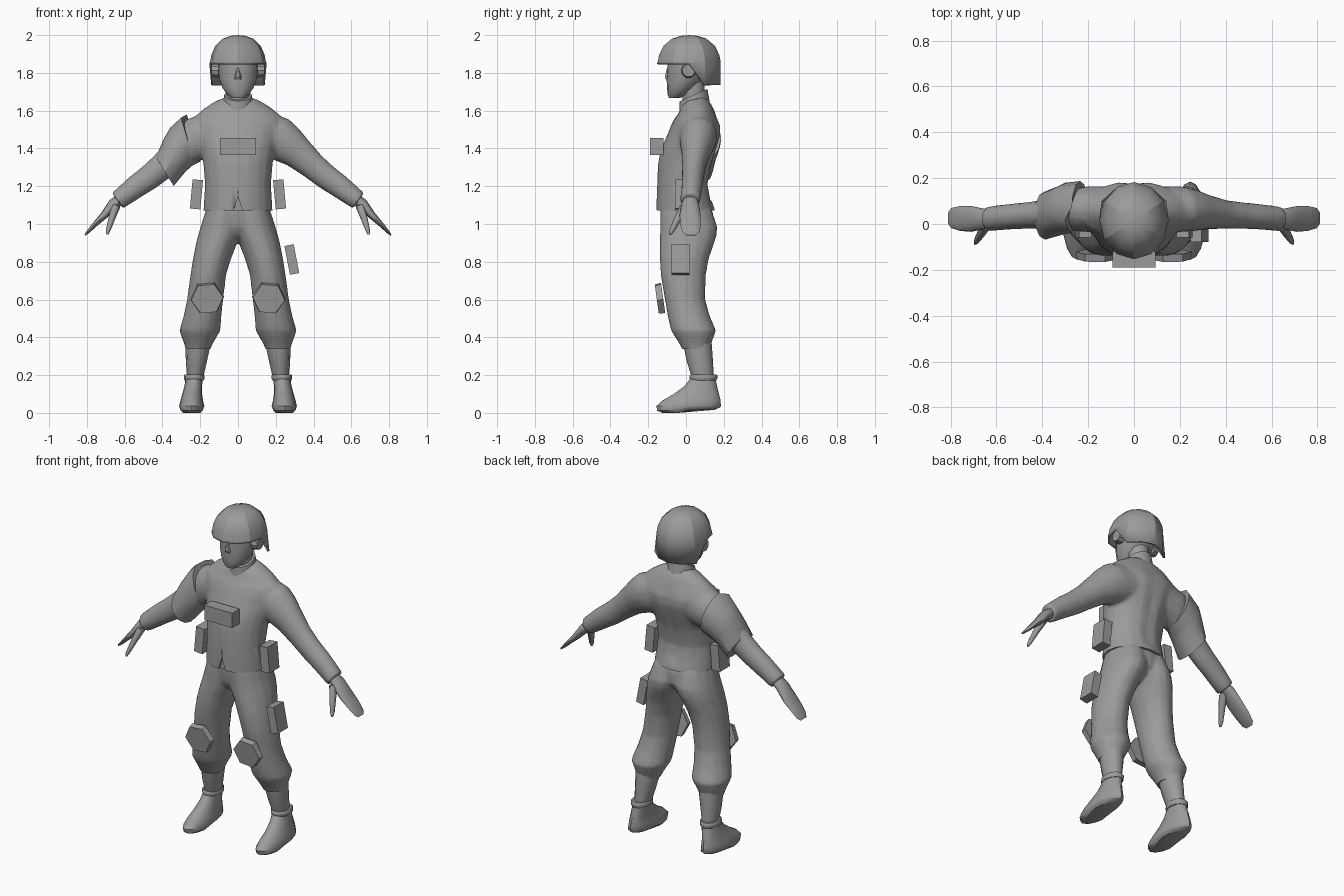
import bpy, bmesh, math
from mathutils import Matrix

if "Cube" in bpy.data.objects:
    bpy.data.objects.remove(bpy.data.objects["Cube"])

mat = bpy.data.materials.new("plain_grey")
mat.diffuse_color = (0.33, 0.33, 0.33, 1)
mat.use_nodes = True
mat.node_tree.nodes["Principled BSDF"].inputs["Base Color"].default_value = mat.diffuse_color


def select(obs):
    bpy.ops.object.select_all(action='DESELECT')
    for o in obs:
        o.select_set(True)
    bpy.context.view_layer.objects.active = obs[0]


def finish(name, bm, angle=40):
    bmesh.ops.recalc_face_normals(bm, faces=bm.faces)
    me = bpy.data.meshes.new(name)
    bm.to_mesh(me)
    bm.free()
    ob = bpy.data.objects.new(name, me)
    bpy.context.collection.objects.link(ob)
    me.materials.append(mat)
    select([ob])
    bpy.ops.object.shade_smooth_by_angle(angle=math.radians(angle))
    return ob


def loft(name, rings, n=16, side=1, angle=40):
    """Rings are (x, y, z, radius, y radius, lean of the ring in degrees)."""
    bm = bmesh.new()
    loops = []
    for x, y, z, r, ry, lean in rings:
        a = math.radians(lean)
        loops.append([bm.verts.new((side * (x + r * math.cos(t) * math.cos(a)),
                                    y + ry * math.sin(t),
                                    z + r * math.cos(t) * math.sin(a)))
                      for t in (2 * math.pi * i / n for i in range(n))])
    for p, q in zip(loops, loops[1:]):
        for i in range(n):
            j = (i + 1) % n
            bm.faces.new((p[i], p[j], q[j], q[i]))
    bm.faces.new(loops[0])
    bm.faces.new(loops[-1])
    return finish(name, bm, angle)


def stack(name, levels, **kw):
    """Level rings given as bounds (z, x0, x1, y0, y1)."""
    return loft(name, [((a + b) / 2, (c + d) / 2, z, (b - a) / 2, (d - c) / 2, 0)
                       for z, a, b, c, d in levels], **kw)


def fuse(obs, rounds, hem):
    """Melt overlapping parts into one smooth skin and trim it level at the hem."""
    select(obs)
    bpy.ops.object.join()
    ob = bpy.context.view_layer.objects.active
    m = ob.modifiers.new("skin", 'REMESH')
    m.mode, m.voxel_size, m.use_smooth_shade = 'VOXEL', .01, True
    m = ob.modifiers.new("soften", 'SMOOTH')
    m.factor, m.iterations = .5, rounds
    ob.modifiers.new("reduce", 'DECIMATE').ratio = .15
    for name in ("skin", "soften", "reduce"):
        bpy.ops.object.modifier_apply(modifier=name)
    bm = bmesh.new()
    bm.from_mesh(ob.data)
    bmesh.ops.bisect_plane(bm, geom=bm.verts[:] + bm.edges[:] + bm.faces[:],
                           plane_co=(0, 0, hem), plane_no=(0, 0, 1), clear_inner=True)
    bmesh.ops.holes_fill(bm, edges=[e for e in bm.edges if e.is_boundary])
    bm.to_mesh(ob.data)
    bm.free()
    bpy.ops.object.shade_smooth_by_angle(angle=math.radians(50))
    return ob


def box(name, center, size, lean=0.0):
    bm = bmesh.new()
    bmesh.ops.create_cube(bm, size=1)
    bmesh.ops.scale(bm, vec=size, verts=bm.verts)
    bmesh.ops.transform(bm, verts=bm.verts,
                        matrix=Matrix.Translation(center) @ Matrix.Rotation(lean, 4, 'Y'))
    return finish(name, bm, 20)


# Jacket body, its neckline rising toward the back
jacket = stack("jacket", [
    (1.03, -.186, .186, -.158, .157), (1.075, -.183, .183, -.158, .153),
    (1.13, -.18, .18, -.156, .134),
    (1.21, -.175, .175, -.153, .119), (1.32, -.184, .184, -.148, .139),
    (1.40, -.20, .20, -.132, .166), (1.47, -.225, .225, -.10, .186),
    (1.52, -.245, .245, -.08, .186), (1.56, -.24, .24, -.06, .168),
    (1.61, -.185, .185, -.04, .137), (1.645, -.132, .132, -.025, .115),
    (1.665, -.09, .09, -.01, .10)], n=20)
for v in jacket.data.vertices:
    if v.co.z > 1.6:
        v.co.z += (v.co.y - .06) * .25

# Collar and neck, both rising toward the back
loft("collar", [(0, .045, 1.60, .086, .082, 0), (0, .04, 1.685, .073, .073, 0)], n=12)
for v in bpy.data.objects["collar"].data.vertices:
    v.co.z += (v.co.y - .045) * .45
loft("neck", [(0, .045, 1.62, .06, .06, 0), (0, .03, 1.80, .06, .062, 0)], n=12)

# Head with a small nose
stack("head", [
    (1.668, -.035, .035, -.09, -.03), (1.685, -.057, .057, -.098, .01),
    (1.72, -.082, .082, -.10, .05), (1.77, -.1, .1, -.103, .10),
    (1.83, -.108, .108, -.098, .13), (1.90, -.105, .105, -.10, .13)], n=16)
stack("nose", [(1.765, -.024, .024, -.108, -.07), (1.778, -.02, .02, -.115, -.08),
               (1.825, -.007, .007, -.102, -.08)], n=6)

# Helmet shell in panels: high in front, dropping behind the ears
bm = bmesh.new()
profile = [(1.03, None), (1.0, 1.862), (.96, 1.895), (.82, 1.943), (.55, 1.981), (.27, 1.996)]
N = 12
loops = []
for s, z in profile:
    ring = []
    for i in range(N):
        t = 2 * math.pi * i / N
        x, y = .147 * s * math.cos(t), .017 + .166 * s * math.sin(t)
        if z is None and y > .03:
            x, y = x * (1.08 if y < .13 else .97), .017 + (y - .017) * .97
        low = 1.735 if y > .05 else 1.848
        ring.append(bm.verts.new((x, y, low if z is None else z)))
    loops.append(ring)
for p, q in zip(loops, loops[1:]):
    for i in range(N):
        j = (i + 1) % N
        bm.faces.new((p[i], p[j], q[j], q[i]))
top = bm.verts.new((0, .017, 2.0))
for i in range(N):
    bm.faces.new((loops[-1][i], loops[-1][(i + 1) % N], top))
for ring_a, ring_b in zip(loops, loops[1:]):
    for i in (1, 3, 5, 7, 9, 11):
        bm.edges.get((ring_a[i], ring_b[i])).smooth = False
helmet = finish("helmet", bm, 50)
helmet.modifiers.new("thickness", 'SOLIDIFY').thickness = .012

sleeves, legs = [], []
for s, word in ((1, "left"), (-1, "right")):
    # Ear cup
    bm = bmesh.new()
    bmesh.ops.create_cone(bm, cap_ends=True, segments=10, radius1=.04, radius2=.034,
                          depth=.035)
    bmesh.ops.transform(bm, verts=bm.verts, matrix=Matrix.Translation((s * .122, .014, 1.812))
                        @ Matrix.Rotation(s * math.pi / 2, 4, 'Y'))
    finish(word + "_ear_cup", bm, 30)

    # Arm from inside the shoulder to the cuff
    sleeves.append(loft(word + "_arm", [
        (.10, .065, 1.485, .12, .10, 65), (.205, .065, 1.455, .12, .10, 58),
        (.262, .06, 1.42, .105, .091, 55), (.315, .053, 1.38, .088, .077, 54),
        (.40, .042, 1.305, .072, .062, 53), (.47, .037, 1.247, .067, .058, 53),
        (.54, .032, 1.198, .062, .056, 53), (.638, .022, 1.123, .051, .054, 54)],
        side=s))
    # Flat hand and thumb
    loft(word + "_hand", [
        (.61, .022, 1.14, .030, .036, 45), (.66, .022, 1.105, .029, .046, 45),
        (.71, .022, 1.045, .020, .056, 44), (.76, .024, .995, .013, .054, 42),
        (.797, .026, .955, .008, .044, 42), (.81, .026, .941, .003, .026, 42)],
        n=12, side=s, angle=60)
    loft(word + "_thumb", [
        (.645, .0, 1.10, .024, .03, 20), (.668, -.042, 1.03, .018, .022, 20),
        (.688, -.074, .965, .012, .015, 20), (.693, -.083, .945, .006, .008, 20)],
        n=8, side=s, angle=60)

    # Trouser leg gathered above the boot
    legs.append(stack(word + "_trouser_leg", [
        (1.09, -.02, .165, -.135, .13), (1.05, -.03, .178, -.137, .145),
        (.98, -.03, .20, -.137, .167), (.93, -.015, .215, -.139, .16),
        (.89, .008, .224, -.14, .147), (.82, .035, .238, -.14, .122),
        (.73, .063, .252, -.134, .105), (.60, .078, .27, -.112, .102),
        (.51, .088, .289, -.097, .127), (.435, .093, .311, -.079, .160),
        (.37, .131, .287, -.038, .135), (.335, .147, .277, -.018, .125),
        (.29, .155, .272, -.005, .125)], side=s))
    # Boot shaft, ankle band and foot
    stack(word + "_boot_shaft", [
        (.38, .147, .279, -.015, .135), (.34, .15, .278, -.01, .138),
        (.27, .165, .276, .005, .143), (.19, .183, .27, .03, .147)], n=12, side=s)
    stack(word + "_ankle_band", [
        (.172, .182, .282, .025, .16), (.182, .177, .287, .018, .166),
        (.196, .177, .287, .018, .166), (.204, .182, .282, .025, .16)], n=12, side=s)
    foot = stack(word + "_foot", [
        (.0, .195, .295, -.125, .15), (.012, .182, .308, -.152, .176),
        (.036, .178, .312, -.157, .185), (.065, .185, .305, -.125, .183),
        (.10, .19, .295, -.065, .175), (.14, .19, .284, -.01, .165),
        (.185, .187, .277, .025, .155)], side=s)
    for v in foot.data.vertices:
        if v.co.z < .03 and v.co.y > .0:
            v.co.z += .015

    # Hexagonal knee pad, corners to the sides
    bm = bmesh.new()
    bmesh.ops.create_cone(bm, cap_ends=True, segments=6, radius1=.09, radius2=.085,
                          depth=.034)
    bmesh.ops.transform(bm, verts=bm.verts,
                        matrix=Matrix.Translation((s * .163, -.138, .606))
                        @ Matrix.Rotation(math.radians(8), 4, 'X')
                        @ Matrix.Rotation(s * math.radians(5), 4, 'Y')
                        @ Matrix.Rotation(math.pi / 2, 4, 'X')
                        @ Matrix.Rotation(math.pi / 6, 4, 'Z'))
    finish(word + "_knee_pad", bm, 20)
    # Waist pouch
    box(word + "_waist_pouch", (s * .22, -.012, 1.157), (.055, .095, .155), s * -.09)

# Hips joining the trouser legs
hips = stack("trousers", [(1.12, -.165, .165, -.135, .125), (1.05, -.175, .175, -.135, .145),
                          (.98, -.16, .16, -.125, .145), (.94, -.09, .09, -.10, .11),
                          (.915, -.04, .04, -.05, .06)])
jacket = fuse([jacket] + sleeves, 5, 1.072)
fuse([hips] + legs, 5, .337)

# Shallow groove down the spine
for v in jacket.data.vertices:
    if v.co.y > .05 and abs(v.co.x) < .045 and 1.12 < v.co.z < 1.56:
        v.co.y -= .012 * (1 - abs(v.co.x) / .045)

# Small notch cut in the front hem
bm = bmesh.new()
front, back = [[bm.verts.new((x, y, z)) for x, z in ((-.03, 1.05), (.03, 1.05), (0, 1.145))]
               for y in (-.2, -.142)]
bm.faces.new(front)
bm.faces.new(back)
for i in range(3):
    bm.faces.new((front[i], front[i - 1], back[i - 1], back[i]))
cutter = finish("hem_notch_cutter", bm)
cutter.hide_render = True
cutter.hide_viewport = True
m = jacket.modifiers.new("notch", 'BOOLEAN')
m.operation, m.object = 'DIFFERENCE', cutter
select([jacket])
bpy.ops.object.modifier_apply(modifier="notch")
bpy.data.objects.remove(cutter)

# Loose half sleeve standing off the right shoulder, its front edge cut back
guard = loft("shoulder_guard", [
    (.235, .075, 1.455, .130, .112, 74), (.30, .068, 1.41, .116, .112, 60),
    (.335, .055, 1.365, .105, .108, 57), (.388, .037, 1.278, .09, .105, 58)],
    n=12, side=-1, angle=35)
for v in guard.data.vertices[:12]:
    if v.co.y < .05:
        v.co.x -= .035

# Thigh pouch and chest pack
box("thigh_pouch", (.285, -.03, .812), (.05, .095, .155), -.19)
box("chest_pack", (0, -.155, 1.41), (.188, .07, .09))
